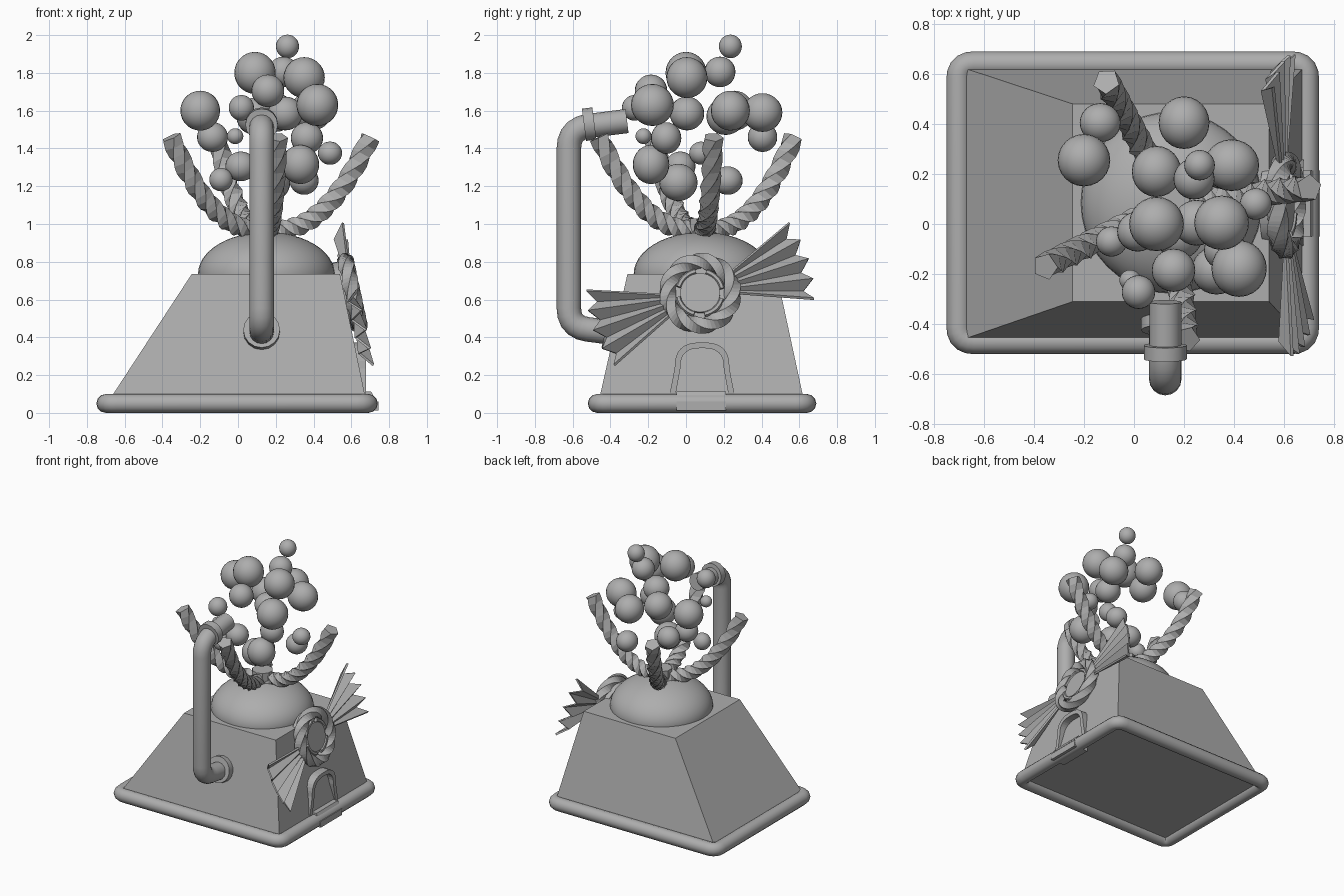
import bpy, bmesh, math, random
from mathutils import Vector, Matrix

if "Cube" in bpy.data.objects:
    bpy.data.objects.remove(bpy.data.objects["Cube"])

random.seed(4)
grey = bpy.data.materials.new("plain_grey")
grey.diffuse_color = (0.42, 0.42, 0.42, 1)
grey.use_nodes = True
grey.node_tree.nodes["Principled BSDF"].inputs["Base Color"].default_value = grey.diffuse_color


def finish(name, verts, faces, smooth=None):
    me = bpy.data.meshes.new(name)
    me.from_pydata([tuple(v) for v in verts], [], faces)
    bm = bmesh.new()
    bm.from_mesh(me)
    bmesh.ops.recalc_face_normals(bm, faces=bm.faces)
    bm.to_mesh(me)
    bm.free()
    ob = bpy.data.objects.new(name, me)
    bpy.context.collection.objects.link(ob)
    me.materials.append(grey)
    if smooth:
        bpy.ops.object.select_all(action='DESELECT')
        ob.select_set(True)
        bpy.context.view_layer.objects.active = ob
        bpy.ops.object.shade_smooth_by_angle(angle=math.radians(smooth))
    return ob


def round_path(pts, r, steps=5, closed=False):
    """Replace the corners of a polyline with short curves."""
    pts = [Vector(p) for p in pts]
    out = [] if closed else [pts[0]]
    n = len(pts)
    for i in (range(n) if closed else range(1, n - 1)):
        p, a, b = pts[i], pts[i - 1], pts[(i + 1) % n]
        s, e = p + (a - p).normalized() * r, p + (b - p).normalized() * r
        for k in range(steps + 1):
            t = k / steps
            out.append(s * (1 - t) ** 2 + p * 2 * t * (1 - t) + e * t * t)
    return out if closed else out + [pts[-1]]


def sweep(name, path, radius, sides, plane, twist=0, closed=False, smooth=None):
    """Sweep a polygon along a flat path whose plane has the given normal."""
    path, plane = [Vector(p) for p in path], Vector(plane).normalized()
    n, verts, faces = len(path), [], []
    for i, p in enumerate(path):
        a = path[i - 1] if closed or i else p
        b = path[(i + 1) % n] if closed or i < n - 1 else p
        side = plane.cross((b - a).normalized())
        for k in range(sides):
            w = math.tau * k / sides + twist * i / (n if closed else n - 1)
            verts.append(p + (side * math.cos(w) + plane * math.sin(w)) * radius)
    shift = round(twist / math.tau * sides) if closed else 0
    for i in range(n if closed else n - 1):
        j, s = (i + 1) % n, shift if i == n - 1 else 0
        for k in range(sides):
            k2 = (k + 1) % sides
            faces.append((i * sides + k, i * sides + k2,
                          j * sides + (k2 + s) % sides, j * sides + (k + s) % sides))
    if not closed:
        faces += [tuple(range(sides)), tuple(range((n - 1) * sides, n * sides))]
    return finish(name, verts, faces, smooth)


def box(name, lo, hi, top_lo=None, top_hi=None):
    """Box, or frustum when a different top rectangle is given."""
    tl, th = top_lo or lo, top_hi or hi
    v = [(lo[0], lo[1], lo[2]), (hi[0], lo[1], lo[2]), (hi[0], hi[1], lo[2]), (lo[0], hi[1], lo[2]),
         (tl[0], tl[1], hi[2]), (th[0], tl[1], hi[2]), (th[0], th[1], hi[2]), (tl[0], th[1], hi[2])]
    return finish(name, v, [(0, 1, 2, 3), (4, 5, 6, 7)] +
                  [(i, (i + 1) % 4, (i + 1) % 4 + 4, i + 4) for i in range(4)])


def ball(name, loc, scale, seg=24, rings=14):
    bm = bmesh.new()
    bmesh.ops.create_uvsphere(bm, u_segments=seg, v_segments=rings, radius=1)
    me = bpy.data.meshes.new(name)
    bm.to_mesh(me)
    bm.free()
    me.shade_smooth()
    me.materials.append(grey)
    ob = bpy.data.objects.new(name, me)
    ob.location, ob.scale = loc, scale
    bpy.context.collection.objects.link(ob)
    return ob


# Sloped body and rounded base rim
box("body", (-0.7, -0.467, 0.04), (0.683, 0.63, 0.735), (-0.245, -0.31), (0.54, 0.48))
rim = round_path([(-0.7, -0.47, 0.05), (0.69, -0.47, 0.05), (0.69, 0.64, 0.05), (-0.7, 0.64, 0.05)],
                 0.06, closed=True)
sweep("base_rim", rim, 0.05, 12, (0, 0, 1), closed=True, smooth=50)

# Dome and collar
CX, CY = 0.15, 0.085
ball("dome", (CX, CY, 0.735), (0.362, 0.362, 0.222), 40, 24)
sweep("collar", [(CX, CY, 0.92), (CX, CY, 1.03)], 0.075, 10, (1, 0, 0))

# Four twisted arms
for i, (tx, ty) in enumerate([(-0.11, 0.57), (-0.355, -0.17), (0.7, 0.145), (0.21, -0.46)]):
    d = Vector((tx - CX, ty - CY, 0))
    path = []
    for k in range(25):
        t = k / 24
        path.append(Vector((CX, CY, 0.965 + 0.495 * t ** 2.3)) + d * (0.05 + 0.95 * t))
    sweep(f"twisted_arm_{i + 1}", path, 0.055, 5, d.cross(Vector((0, 0, 1))), twist=math.radians(620))

# Side pipe with its nozzle and flanges
PX = 0.125
pipe = round_path([(PX, -0.35, 0.42), (PX, -0.62, 0.455), (PX, -0.62, 1.5), (PX, -0.5, 1.522)], 0.1, 5)
sweep("pipe", pipe, 0.065, 16, (1, 0, 0), smooth=40)
sweep("pipe_nozzle", [(PX, -0.51, 1.52), (PX, -0.312, 1.545)], 0.064, 16, (1, 0, 0), smooth=40)
sweep("nozzle_flange", [(PX, -0.54, 1.525), (PX, -0.525, 1.527), (PX, -0.485, 1.532)], 0.086, 16,
      (1, 0, 0), smooth=40)
sweep("wall_flange", [(PX, -0.37, 0.427), (PX, -0.425, 0.44)], 0.097, 16, (1, 0, 0), smooth=40)

# Cloud of gum balls: x, y, z, radius
BALLS = [(0.09, 0.0, 1.8, 0.112), (0.262, 0.235, 1.94, 0.063), (0.35, 0.005, 1.775, 0.106),
         (0.42, -0.178, 1.63, 0.113), (-0.2, 0.255, 1.6, 0.108), (0.158, -0.185, 1.705, 0.084),
         (-0.135, 0.405, 1.46, 0.08), (0.018, -0.272, 1.615, 0.066), (0.365, -0.105, 1.455, 0.083),
         (0.487, 0.08, 1.375, 0.063), (0.33, -0.185, 1.315, 0.1), (0.015, -0.03, 1.305, 0.08),
         (-0.09, -0.07, 1.235, 0.06), (-0.015, -0.225, 1.465, 0.042), (0.25, 0.005, 1.585, 0.092),
         (0.35, 0.22, 1.23, 0.078), (0.18, -0.04, 1.22, 0.1), (0.24, 0.18, 1.805, 0.082),
         (0.39, 0.235, 1.6, 0.106), (0.2, 0.405, 1.59, 0.104), (0.09, 0.21, 1.57, 0.1)]
for i, (x, y, z, r) in enumerate(BALLS):
    ball(f"gum_ball_{i + 1}", (x, y, z), [r * random.uniform(0.96, 1.04) for _ in range(3)])

# Wrapped candy emblem, built flat then laid on the sloping right wall
slope = 0.2126
n = Vector((1, 0, slope)).normalized()
v = Vector((-slope, 0, 1)).normalized()
wall = Matrix(((0, v.x, n.x, 0.566), (1, v.y, n.y, 0.075), (0, v.z, n.z, 0.625), (0, 0, 0, 1)))


def circle(r, h, count, start=0.0, span=math.tau, closed=True):
    return [(r * math.cos(start + span * k / (count if closed else count - 1)),
             r * math.sin(start + span * k / (count if closed else count - 1)), h) for k in range(count)]


emblem = [sweep("candy_backing", [(0, 0, -0.03), (0, 0, 0.03)], 0.18, 32, (1, 0, 0), smooth=40),
          sweep("candy_centre", [(0, 0, 0.0), (0, 0, 0.055)], 0.105, 32, (1, 0, 0), smooth=40),
          sweep("candy_twisted_ring", circle(0.173, 0.04, 60), 0.046, 5, (0, 0, 1),
                twist=math.tau * 2, closed=True)]
for k in range(4):
    arc = circle(0.118, 0.05, 9, math.pi / 2 * k + 0.2, 1.1, False)
    emblem.append(sweep(f"candy_swirl_{k + 1}", arc, 0.015, 6, (0, 0, 1), smooth=40))

# Pleated wrapper ends
for name, mid in (("wrapper_upper", 17.5), ("wrapper_lower", 200)):
    verts, faces, count = [], [], 9
    for k in range(count):
        f = 2 * k / (count - 1) - 1
        peak = 1 if k % 2 == 0 else -1
        for r, half, lift in ((0.17, 17, 0.005), (0.575 + 0.028 * peak, 21, 0.03)):
            a = math.radians(mid + half * f)
            verts.append((r * math.cos(a), r * math.sin(a), 0.04 + lift * peak))
        if k:
            faces.append((2 * k - 2, 2 * k - 1, 2 * k + 1, 2 * k))
    ob = finish(name, verts, faces)
    mod = ob.modifiers.new("thickness", 'SOLIDIFY')
    mod.thickness, mod.offset = 0.014, 0
    emblem.append(ob)
for ob in emblem:
    ob.matrix_world = wall


# Arched door frame on the right wall
def arch(foot, half, height):
    pts = [(0.085 + foot, 0.08)]
    for k in range(17):
        a = math.pi * k / 16
        c, s = math.cos(a), math.sin(a)
        pts.append((0.085 + half * math.copysign(abs(c) ** 0.75, c), 0.235 + height * abs(s) ** 0.75))
    return pts + [(0.085 - foot, 0.08)]


outer, inner = arch(0.175, 0.145, 0.138), arch(0.143, 0.115, 0.108)
m = len(outer)
loops = [[(x, y, z) for y, z in ring] for x, ring in ((0.57, outer), (0.677, outer), (0.677, inner), (0.57, inner))]
faces = []
for a in range(4):
    b = (a + 1) % 4
    faces += [(a * m + k, a * m + k + 1, b * m + k + 1, b * m + k) for k in range(m - 1)]
faces += [(0, m, 2 * m, 3 * m), (m - 1, 2 * m - 1, 3 * m - 1, 4 * m - 1)]
finish("door_frame", [p for loop in loops for p in loop], faces)

# Doorstep over the rim
box("doorstep", (0.62, -0.05, 0.012), (0.743, 0.213, 0.06))
box("doorstep_upper", (0.62, -0.05, 0.06), (0.735, 0.213, 0.112), (0.62, -0.05), (0.705, 0.213))
